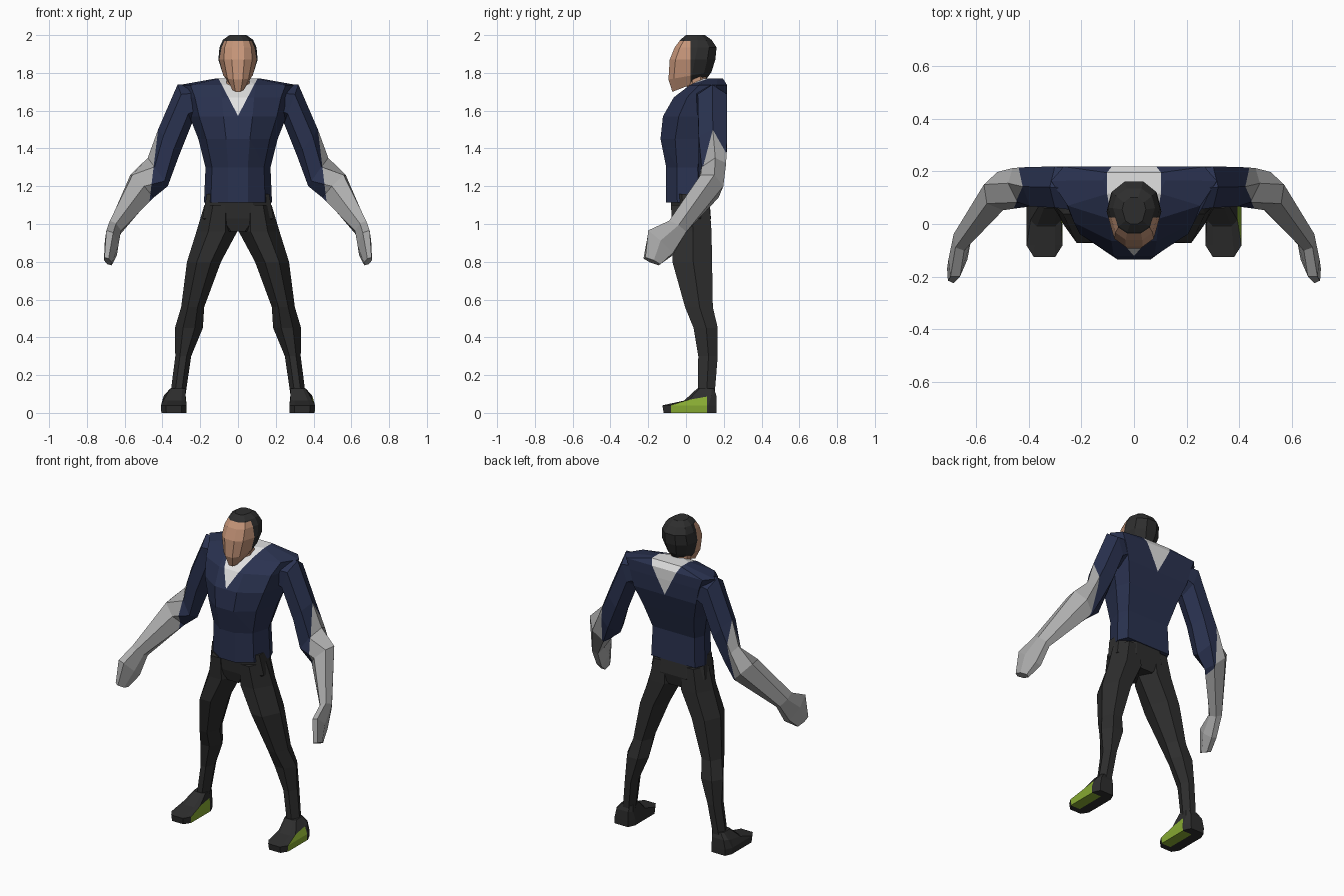
import bpy, bmesh
from mathutils import Vector


def material(name, rgb):
    m = bpy.data.materials.new(name)
    m.diffuse_color = (*rgb, 1)
    return m


BLUE = material("navy_cloth", (0.023, 0.032, 0.080))
GREY = material("grey_cloth", (0.42, 0.42, 0.42))
WHITE = material("white_cloth", (0.75, 0.75, 0.75))
SKIN = material("skin", (0.56, 0.30, 0.19))
HAIR = material("dark_hair", (0.027, 0.027, 0.027))
DARK = material("dark_trousers", (0.027, 0.027, 0.027))
GREEN = material("green_trim", (0.242, 0.402, 0.032))

# cross-sections: half profiles (x fraction, y fraction from -1 front to 1 back)
BODY = [(0.3, -1), (0.8, -0.5), (1, 0.45), (0.85, 1)]
ROUND = [(0.45, -1), (1, -0.4), (1, 0.45), (0.5, 1)]
LEG = [(0.42, -1), (1, 0.05), (0.5, 1)]
SKULL = [(0.32, -1), (0.72, -0.75), (1, 0.1), (0.85, 0.65), (0.35, 1)]
SHOE = [(0.6, -1), (1, -0.7), (1, 0.7), (0.7, 1)]


def level(profile, z, w, front, back, cx=0.0, dz=0.0):
    """Closed ring around the z axis; dz lifts the back edge above the front."""
    full = profile + [(-x, y) for x, y in reversed(profile)]
    mid, half = (front + back) / 2, (back - front) / 2
    return [Vector((cx + x * w, mid + y * half, z + dz * (y + 1) / 2)) for x, y in full]


def loft(name, rings, mats, cuts=(), rule=None, mirror=False):
    """Skin rings, cut along planes, then colour faces by rule(centre, normal)."""
    bm = bmesh.new()
    rows = [[bm.verts.new((-p.x, p.y, p.z) if mirror else p) for p in r] for r in rings]
    n = len(rows[0])
    for a, b in zip(rows, rows[1:]):
        for i in range(n):
            j = (i + 1) % n
            bm.faces.new((a[i], a[j], b[j], b[i]))
    bm.faces.new(rows[0])
    bm.faces.new(rows[-1])
    for co, no in cuts:
        geom = bm.verts[:] + bm.edges[:] + bm.faces[:]
        bmesh.ops.bisect_plane(bm, geom=geom, plane_co=co, plane_no=no, dist=1e-5)
    bmesh.ops.recalc_face_normals(bm, faces=bm.faces[:])
    bm.normal_update()
    if rule:
        for f in bm.faces:
            f.material_index = int(bool(rule(f.calc_center_median(), f.normal)))
    me = bpy.data.meshes.new(name)
    bm.to_mesh(me)
    bm.free()
    for m in mats:
        me.materials.append(m)
    ob = bpy.data.objects.new(name, me)
    bpy.context.collection.objects.link(ob)
    return ob


# torso with white V at front and back of the collar
torso = [(1.115, 0.18, -0.105, 0.13), (1.30, 0.172, -0.105, 0.125),
         (1.45, 0.21, -0.135, 0.175), (1.57, 0.257, -0.122, 0.213),
         (1.67, 0.285, -0.065, 0.218), (1.735, 0.315, 0.02, 0.218),
         (1.77, 0.12, 0.09, 0.195)]
V_LOW, V_SLOPE = 1.572, 0.52
loft("torso", [level(BODY, *r) for r in torso], [BLUE, WHITE],
     [((0, 0, V_LOW), (1, 0, -V_SLOPE)), ((0, 0, V_LOW), (-1, 0, -V_SLOPE))],
     lambda c, n: abs(c.x) < (c.z - V_LOW) * V_SLOPE)

# neck
loft("neck", [level(ROUND, 1.64, 0.06, 0.01, 0.12), level(ROUND, 1.82, 0.06, 0.0, 0.10)],
     [SKIN])

# head: skin on the front, hair on top and behind
head = [(1.70, 0.042, -0.072, 0.11, 0, 0.07), (1.765, 0.078, -0.093, 0.135, 0, 0.04),
        (1.87, 0.104, -0.086, 0.155), (1.935, 0.098, -0.06, 0.162),
        (1.975, 0.08, -0.03, 0.135), (2.0, 0.045, 0.0, 0.10)]
loft("head", [level(SKULL, *r) for r in head], [HAIR, SKIN],
     [((0, 0.025, 1.85), (0, 1, 0)), ((0, 0, 1.968), (0, 0, 1))],
     lambda c, n: c.y < 0.025 and c.z < 1.968)

# pelvis
pelvis = [(0.96, 0.08, -0.05, 0.115), (1.03, 0.188, -0.07, 0.132), (1.16, 0.165, -0.085, 0.122)]
loft("pelvis", [level(ROUND, *r) for r in pelvis], [DARK])

# limbs: leg rings are z, half width, front, back, centre x
leg = [(0.08, 0.04, 0.062, 0.15, 0.32), (0.30, 0.042, 0.065, 0.168, 0.29),
       (0.45, 0.074, 0.04, 0.168, 0.26), (0.56, 0.061, -0.005, 0.142, 0.24),
       (0.80, 0.09, -0.072, 0.138, 0.18), (0.96, 0.108, -0.07, 0.135, 0.112),
       (1.10, 0.078, -0.08, 0.125, 0.10)]
shoe = [(0.0, 0.066, -0.118, 0.162, 0.34), (0.04, 0.068, -0.125, 0.162, 0.34),
        (0.065, 0.058, -0.01, 0.16, 0.335, 0.03), (0.13, 0.04, 0.06, 0.147, 0.318)]
# arm rings: centre, outward half axis, depth half axis
arm = [((0.20, 0.13, 1.655), (0.02, 0, 0.08), (0, 0.08, 0)),
       ((0.282, 0.14, 1.635), (0.038, 0, 0.103), (0, 0.078, 0)),
       ((0.368, 0.142, 1.43), (0.055, 0, 0.07), (0, 0.075, 0)),
       ((0.425, 0.14, 1.275), (0.053, 0.015, 0.075), (0.01, 0.065, 0.01)),
       ((0.508, 0.125, 1.20), (0.062, 0.025, 0.06), (-0.02, 0.06, -0.03)),
       ((0.652, -0.05, 0.98), (0.033, 0.012, 0.015), (-0.01, 0.045, -0.03)),
       ((0.669, -0.135, 0.90), (0.036, 0, 0.012), (-0.01, 0.065, -0.06)),
       ((0.688, -0.18, 0.802), (0.022, 0.01, 0.006), (-0.008, 0.04, -0.018))]
HEX = [(1, 0), (0.5, 1), (-0.5, 1), (-1, 0), (-0.5, -1), (0.5, -1)]
arm_rings = [[Vector(c) + a * Vector(u) + b * Vector(v) for a, b in HEX] for c, u, v in arm]

for side, s in (("right", 1), ("left", -1)):
    flip = s < 0
    loft(side + "_leg", [level(LEG, *r) for r in leg], [DARK], mirror=flip)
    # sleeve ends along a slightly slanted plane
    loft(side + "_arm", arm_rings, [BLUE, GREY],
         [((0.435 * s, 0, 1.4), (s, 0, 0.12))],
         lambda c, n, s=s: c.x * s + 0.12 * (c.z - 1.4) > 0.435, mirror=flip)
    # shoe with a green panel on one side and half of the sole green
    loft(side + "_shoe", [level(SHOE, *r) for r in shoe], [DARK, GREEN],
         [((0, -0.08, 0), (0, 1, 0)), ((0, 0.11, 0), (0, 1, 0)), ((0.34 * s, 0, 0), (1, 0, 0))],
         lambda c, n, s=s: -0.08 < c.y < 0.11 and c.z < 0.09
         and (n.x > 0.6 or (n.z < -0.9 and c.x > 0.34 * s)),
         mirror=flip)
